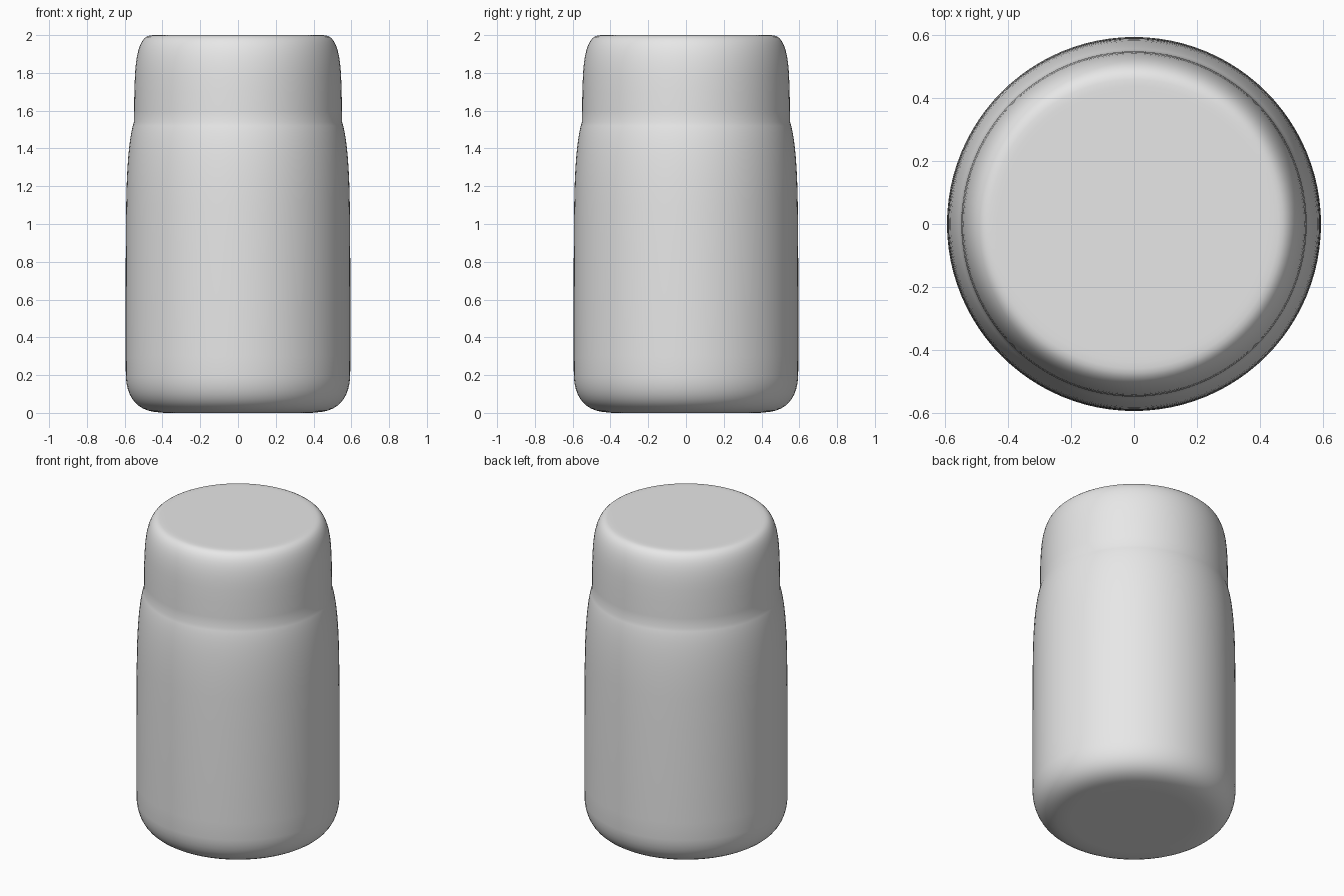
import bpy, bmesh, math
from mathutils import Vector

cube = bpy.data.objects.get("Cube")
if cube:
    bpy.data.objects.remove(cube, do_unlink=True)

SEGMENTS = 96

grey = bpy.data.materials.new("light_grey")
grey.use_nodes = True
grey.diffuse_color = (0.8, 0.8, 0.8, 1)
grey.node_tree.nodes["Principled BSDF"].inputs["Base Color"].default_value = (0.8, 0.8, 0.8, 1)


def corner(start, control, end, steps=8):
    """Rounded profile corner as (radius, height) points."""
    a, b, c = Vector(start), Vector(control), Vector(end)
    ts = [i / steps for i in range(steps + 1)]
    return [a * (1 - t) ** 2 + b * 2 * t * (1 - t) + c * t * t for t in ts]


def lathe(name, profile, material):
    """Revolve a profile about z and close both ends."""
    bm = bmesh.new()
    rings = []
    for r, z in profile:
        angles = [math.tau * i / SEGMENTS for i in range(SEGMENTS)]
        rings.append([bm.verts.new((r * math.cos(a), r * math.sin(a), z)) for a in angles])
    for low, high in zip(rings, rings[1:]):
        for i in range(SEGMENTS):
            j = (i + 1) % SEGMENTS
            bm.faces.new((low[i], low[j], high[j], high[i]))
    bm.faces.new(rings[0][::-1])
    bm.faces.new(rings[-1])
    for face in bm.faces:
        face.smooth = True
    mesh = bpy.data.meshes.new(name)
    bm.to_mesh(mesh)
    bm.free()
    mesh.materials.append(material)
    obj = bpy.data.objects.new(name, mesh)
    bpy.context.collection.objects.link(obj)
    return obj


# Rounded base, straight wall and tapering shoulder
base = [(0.36, 0), (0.39, 0)] + corner((0.42, 0.003), (0.582, 0.012), (0.594, 0.19), 10)
wall = [(0.595, 0.3), (0.595, 0.6), (0.594, 0.9)]
shoulder = corner((0.592, 1.1), (0.588, 1.4), (0.557, 1.52))

# Narrower cap with a soft top edge
cap = [(0.551, 1.54), (0.55, 1.6), (0.549, 1.7)]
cap_edge = corner((0.546, 1.78), (0.537, 1.995), (0.46, 1.999), 10)
top = [(0.44, 2), (0.42, 2)]

lathe("bottle_with_cap", base + wall + shoulder + cap + cap_edge + top, grey)
